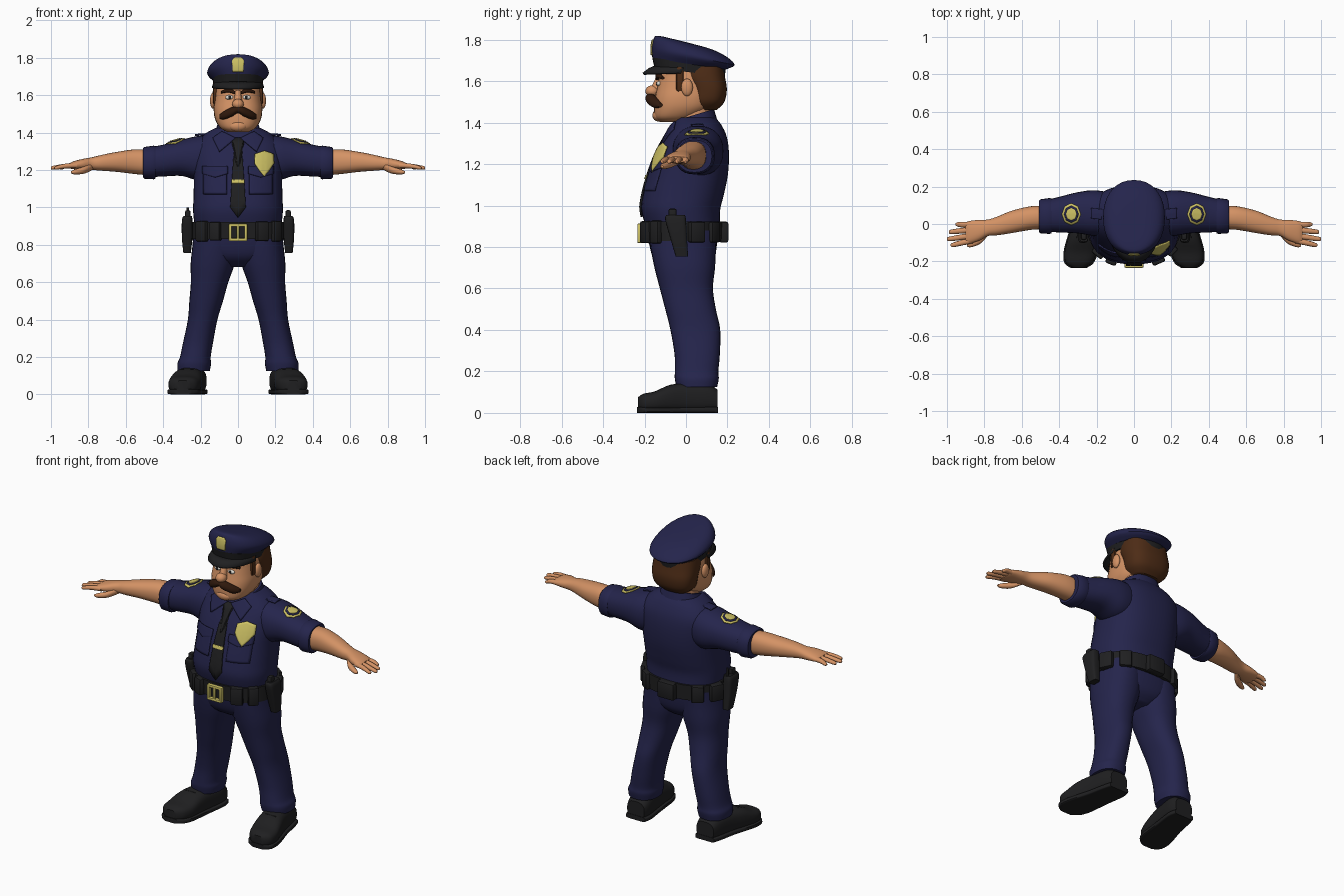
import bpy, bmesh, math
from mathutils import Vector, Matrix
from mathutils.bvhtree import BVHTree

if "Cube" in bpy.data.objects:
    bpy.data.objects.remove(bpy.data.objects["Cube"])

COLORS = {"navy": (0.018, 0.018, 0.072), "skin": (0.66, 0.29, 0.13),
          "black": (0.014, 0.014, 0.015), "hair_brown": (0.075, 0.025, 0.008),
          "dark_brown": (0.03, 0.01, 0.004), "gold": (0.62, 0.54, 0.13),
          "eye_white": (0.75, 0.72, 0.65)}
MATS = {}
for key, c in COLORS.items():
    MATS[key] = bpy.data.materials.new(key)
    MATS[key].diffuse_color = (*c, 1)


def finish(name, bm, mat):
    bmesh.ops.recalc_face_normals(bm, faces=bm.faces)
    me = bpy.data.meshes.new(name)
    bm.to_mesh(me)
    bm.free()
    me.materials.append(MATS[mat])
    ob = bpy.data.objects.new(name, me)
    bpy.context.collection.objects.link(ob)
    return ob


def smooth_rings(rings, steps):
    """Catmull-Rom interpolation of ring parameters."""
    out = []
    for i in range(len(rings) - 1):
        a, b, c, d = (rings[max(0, min(len(rings) - 1, i + k))] for k in (-1, 0, 1, 2))
        for s in range(steps):
            t = s / steps
            out.append([0.5 * (2 * q + (r - p) * t + (2 * p - 5 * q + 4 * r - w) * t * t
                               + (3 * q - p - 3 * r + w) * t ** 3) for p, q, r, w in zip(a, b, c, d)])
    return out + [list(rings[-1])]


def loft(name, rings, mat, axis="Z", n=28, p=2.3, steps=4, side=1):
    """Rings are (position, centre u, centre v, radius u, radius v, tilt)."""
    bm = bmesh.new()
    loops = []
    for r in smooth_rings([tuple(r) + (0,) * (6 - len(r)) for r in rings], steps):
        loop = []
        for i in range(n):
            a = 2 * math.pi * i / n
            c, s = math.cos(a), math.sin(a)
            u = r[1] + r[3] * math.copysign(abs(c) ** (2 / p), c)
            v = r[2] + r[4] * math.copysign(abs(s) ** (2 / p), s)
            co = {"Z": (u, v, r[0] + r[5] * v), "X": (r[0], u, v), "Y": (u, r[0], v)}[axis]
            loop.append(bm.verts.new((co[0] * side, co[1], co[2])))
        loops.append(loop)
    for a, b in zip(loops, loops[1:]):
        for i in range(n):
            bm.faces.new((a[i], a[(i + 1) % n], b[(i + 1) % n], b[i]))
    bm.faces.new(loops[0])
    bm.faces.new(loops[-1])
    return finish(name, bm, mat)


def body(z, half, front, back, tilt=0):
    """Horizontal ring from half width and front/back y."""
    return (z, 0, (front + back) / 2, half, (back - front) / 2, tilt)


def ball(name, co, radii, mat):
    bm = bmesh.new()
    bmesh.ops.create_uvsphere(bm, u_segments=20, v_segments=12, radius=1,
                              matrix=Matrix.Translation(co) @ Matrix.Diagonal((*radii, 1)))
    return finish(name, bm, mat)


def box(name, co, size, mat, angle=0, bevel=0.01):
    bm = bmesh.new()
    bmesh.ops.create_cube(bm, size=1, matrix=Matrix.Translation(co) @ Matrix.Rotation(angle, 4, "Z")
                          @ Matrix.Diagonal((*size, 1)))
    bmesh.ops.bevel(bm, geom=bm.edges[:], offset=bevel, segments=2, affect="EDGES", profile=0.5)
    return finish(name, bm, mat)


def plate(name, pts, target, mat, axis="Y", lift=0.003, thick=0.007):
    """Thin plate with a 2D outline, draped on a target from the front or above."""
    src = bmesh.new()
    src.from_mesh(target.data)
    tree = BVHTree.FromBMesh(src)
    src.free()
    d = Vector((0, 1, 0)) if axis == "Y" else Vector((0, 0, -1))
    outline = [Vector(a).lerp(Vector(b), k / 5) for a, b in zip(pts, pts[1:] + pts[:1]) for k in range(5)]
    mid = sum((Vector(q) for q in pts), Vector((0, 0))) / len(pts)
    bm = bmesh.new()

    def drape(q):
        o = Vector((q.x, -1, q.y)) if axis == "Y" else Vector((q.x, q.y, 3))
        hit = tree.ray_cast(o, d)
        if hit[0] is None:
            hit = tree.find_nearest(o)
        return bm.verts.new(hit[0] - d * lift)

    loops = [[drape(mid.lerp(q, f)) for q in outline] for f in (1, 0.8, 0.6, 0.4, 0.2)]
    n = len(outline)
    for a, b in zip(loops, loops[1:]):
        for i in range(n):
            bm.faces.new((a[i], a[(i + 1) % n], b[(i + 1) % n], b[i]))
    bm.faces.new(loops[-1])
    ob = finish(name, bm, mat)
    m = ob.modifiers.new("thickness", "SOLIDIFY")
    m.thickness, m.offset = thick, 0
    return ob


def oval(cx, cy, rx, ry):
    return [(cx + rx * math.cos(k * math.pi / 4), cy + ry * math.sin(k * math.pi / 4)) for k in range(8)]


# Shirt, collar and hips
torso = loft("shirt", [body(0.90, .232, -.195, .165), body(0.98, .24, -.215, .165), body(1.05, .238, -.207, .182),
                       body(1.15, .236, -.18, .202), body(1.25, .24, -.143, .207), body(1.33, .232, -.10, .197),
                       body(1.39, .18, -.065, .17), body(1.425, .12, -.045, .14)], "navy", n=40, p=2.4)
loft("collar_stand", [body(1.37, .13, -.075, .15, .3), body(1.425, .112, -.06, .135, .3)], "navy", steps=1)
hips = loft("trouser_hips", [body(0.68, .07, -.08, .08), body(0.72, .17, -.14, .125), body(0.78, .236, -.17, .145),
                             body(0.92, .236, -.195, .16)], "navy", n=36, p=2.5)

# Head
loft("neck", [body(1.33, .1, -.04, .13), body(1.5, .1, -.06, .13)], "skin")
head = loft("head", [body(1.402, .055, -.125, .0), body(1.425, .095, -.15, .05), body(1.47, .122, -.155, .12),
                     body(1.52, .13, -.15, .14), body(1.57, .126, -.14, .15), body(1.62, .122, -.132, .16),
                     body(1.68, .115, -.13, .15)], "skin", p=2.5)
ball("chin", (0, -.132, 1.435), (.05, .03, .03), "skin")
ball("nose_tip", (0, -.162, 1.552), (.031, .034, .028), "skin")
loft("nose_bridge", [body(1.545, .026, -.18, -.1), body(1.625, .014, -.142, -.1)], "skin")
loft("hair_back", [body(1.462, .085, .03, .15), body(1.50, .122, .02, .185), body(1.56, .134, .015, .197),
                   body(1.62, .135, -.015, .188), body(1.67, .13, -.02, .18)], "hair_brown", p=2.6)
loft("moustache", [(-.10, -.125, 1.485, .012, .01), (-.075, -.145, 1.492, .024, .022), (-.03, -.168, 1.512, .026, .025),
                   (0, -.17, 1.522, .024, .018), (.03, -.168, 1.512, .026, .025), (.075, -.145, 1.492, .024, .022),
                   (.10, -.125, 1.485, .012, .01)], "dark_brown", axis="X", n=16, p=2)
for s, tag in ((1, "left"), (-1, "right")):
    ball(tag + "_ear", (s * .134, .005, 1.57), (.016, .028, .042), "skin")
    ball(tag + "_eye", (s * .046, -.13, 1.588), (.022, .012, .012), "eye_white")
    ball(tag + "_pupil", (s * .044, -.139, 1.588), (.008, .006, .009), "black")
    loft(tag + "_eyebrow", [(.015, -.138, 1.612, .008, .008), (.05, -.134, 1.626, .012, .012),
                            (.09, -.112, 1.615, .008, .006)], "dark_brown", axis="X", n=12, side=s)
    box(tag + "_sideburn", (s * .121, -.03, 1.61), (.024, .035, .12), "hair_brown")

# Peaked cap
loft("cap_band", [body(1.645, .129, -.152, .187, -.12), body(1.69, .136, -.163, .192, -.15)], "black", steps=1, n=36)
crown = loft("cap_crown", [body(1.685, .136, -.162, .193, -.15), body(1.725, .165, -.166, .235, -.2),
                           body(1.765, .142, -.157, .195, -.24), body(1.785, .09, -.135, .12, -.25),
                           body(1.788, .02, -.04, .02, -.25)], "navy", n=36, p=2.2)
bm = bmesh.new()
rows = []
for k in range(21):
    a = math.radians(-85 + 8.5 * k)
    sn, cs = math.sin(a), math.cos(a)
    rows.append([bm.verts.new((sn * (.125 + .016 * f), .012 - .02 * f - (.16 + .042 * f) * cs,
                               1.676 - .036 * f ** 1.5)) for f in (0, .5, 1)])
for a, b in zip(rows, rows[1:]):
    for j in (0, 1):
        bm.faces.new((a[j], a[j + 1], b[j + 1], b[j]))
visor = finish("cap_visor", bm, "black")
visor.modifiers.new("thickness", "SOLIDIFY").thickness = .012
plate("cap_badge", [(-.028, 1.725), (.028, 1.725), (.032, 1.785), (.02, 1.80), (-.02, 1.80), (-.032, 1.785)], crown, "gold")

# Tie, clip and chest badge
tie = plate("tie", [(-.034, 1.372), (.034, 1.372), (.021, 1.32), (.042, 1.0), (0, .945), (-.042, 1.0), (-.021, 1.32)],
            torso, "black", lift=.006, thick=.009)
plate("tie_clip", [(-.034, 1.128), (.034, 1.128), (.034, 1.147), (-.034, 1.147)], torso, "gold", lift=.012)
plate("chest_badge", [(.14, 1.165), (.165, 1.195), (.192, 1.235), (.19, 1.285), (.14, 1.302),
                      (.09, 1.285), (.088, 1.235), (.115, 1.195)], torso, "gold", lift=.014)

# Arms, legs and shoes, mirrored
for s, tag in ((1, "left"), (-1, "right")):
    plate(tag + "_collar_wing", [(s * .012, 1.37), (s * .10, 1.297), (s * .135, 1.37), (s * .085, 1.405)],
          torso, "navy", lift=.007, thick=.009)
    plate(tag + "_chest_pocket", [(s * x, z) for x, z in ((.06, 1.07), (.185, 1.07), (.185, 1.2), (.06, 1.2))],
          torso, "navy")
    plate(tag + "_pocket_flap", [(s * x, z) for x, z in ((.055, 1.18), (.122, 1.16), (.19, 1.18), (.19, 1.22), (.055, 1.22))],
          torso, "navy", lift=.008, thick=.008)
    sleeve = loft(tag + "_sleeve", [(.08, .055, 1.275, .10, .105), (.20, .058, 1.263, .122, .12),
                                    (.30, .06, 1.265, .11, .097), (.40, .05, 1.25, .095, .085),
                                    (.50, .04, 1.238, .08, .078)], "navy", axis="X", side=s)
    loft(tag + "_sleeve_cuff", [(.44, .043, 1.24, .092, .086), (.45, .043, 1.24, .096, .09),
                                (.50, .041, 1.238, .091, .085), (.508, .041, 1.238, .084, .078)],
         "navy", axis="X", side=s, steps=1)
    for part, k, m, up in (("border", 1, "gold", .003), ("field", .78, "navy", .006), ("emblem", .58, "gold", .009)):
        plate(f"{tag}_patch_{part}", oval(s * .335, .052, .05 * k, .058 * k), sleeve, m, "Z", up, .005)
    plate(tag + "_epaulette", [(s * x, y) for x, y in ((.13, .02), (.23, .03), (.23, .085), (.13, .075))],
          sleeve, "navy", "Z", .008, .009)
    loft(tag + "_forearm", [(.46, .035, 1.238, .062, .068), (.55, .032, 1.244, .063, .066), (.65, .012, 1.243, .06, .053),
                            (.73, -.01, 1.238, .05, .042), (.78, -.02, 1.234, .044, .034), (.83, -.034, 1.23, .056, .029),
                            (.88, -.044, 1.225, .06, .021), (.90, -.047, 1.222, .055, .014)], "skin", axis="X", side=s)
    for i, (y0, x1, y1) in enumerate(((-.088, .98, -.112), (-.06, 1.0, -.08), (-.03, .99, -.042), (-.004, .955, -.002))):
        loft(f"{tag}_finger_{i + 1}", [(.86, y0, 1.224, .015, .014), (.92, (y0 + y1) / 2, 1.221, .015, .013),
                                      (x1 - .012, y1, 1.212, .012, .010), (x1, y1, 1.21, .005, .005)],
             "skin", axis="X", n=12, p=2, side=s)
    loft(tag + "_thumb", [(.775, -.035, 1.222, .02, .02), (.82, -.082, 1.20, .022, .019),
                          (.87, -.108, 1.19, .016, .014), (.892, -.115, 1.188, .006, .006)],
         "skin", axis="X", n=12, p=2, side=s)
    leg = [(.88, .12, -.015, .118, .165), (.80, .123, -.013, .12, .158), (.70, .135, -.006, .118, .146),
           (.60, .152, .002, .10, .128), (.50, .17, .022, .09, .122), (.40, .189, .045, .079, .12),
           (.28, .213, .054, .08, .109), (.20, .228, .051, .082, .105), (.165, .234, .052, .09, .106),
           (.125, .237, .052, .086, .098)]
    loft(tag + "_trouser_leg", leg, "navy", side=s)
    shoe = [(.152, .235, .06, .058, .052), (.10, .238, .072, .07, .07), (0, .255, .072, .074, .072),
            (-.08, .272, .068, .082, .066), (-.15, .285, .054, .086, .05), (-.205, .294, .05, .072, .042),
            (-.232, .296, .045, .036, .03)]
    loft(tag + "_shoe", shoe, "black", axis="Y", p=2.8, side=s)
    loft(tag + "_shoe_sole", [(y * 1.015, x, .014, r + .006, .014) for y, x, z, r, h in shoe], "black",
         axis="Y", p=6, side=s)
    for j in range(3):
        box(f"{tag}_lace_{j + 1}", (s * (.272 + .005 * j), -.07 - .024 * j, .131 - .011 * j), (.07, .011, .012), "black", 0, .004)

# Duty belt with buckle and gear
loft("belt", [body(.83, .246, -.207, .172), body(.922, .246, -.212, .176)], "black", steps=1, n=40, p=2.4)
for s in (-1, 1):
    box("buckle_side", (s * .042, -.222, .866), (.016, .024, .092), "gold", 0, .004)
    box("buckle_bar", (0, -.222, .866 + s * .039), (.09, .024, .016), "gold", 0, .004)
box("buckle_prong", (0, -.226, .866), (.014, .014, .07), "gold", 0, .003)
for i, (deg, w, h) in enumerate(((222, .07, .11), (242, .06, .10), (300, .07, .105), (322, .06, .11), (20, .08, .10),
                                 (48, .07, .10), (90, .11, .10), (132, .07, .10), (160, .08, .10))):
    a = math.radians(deg)
    n = math.atan2(math.sin(a) / .19, math.cos(a) / .25)
    box(f"belt_pouch_{i + 1}", (.255 * math.cos(a), -.018 + .2 * math.sin(a), .872), (.045, w, h), "black", n)
for s, tag in ((1, "left"), (-1, "right")):
    loft(tag + "_holster", [(.755, .272, -.02, .02, .03), (.84, .272, -.035, .028, .04), (.93, .272, -.05, .028, .05),
                            (.955, .268, -.05, .022, .045)], "black", p=4, side=s)
    box(tag + "_gear_grip", (s * .268, -.065, .955), (.03, .04, .06), "black")
loft("radio_aerial", [(.95, .268, -.02, .008, .008), (1.0, .268, -.02, .006, .006)], "black", n=10, steps=1, side=-1)

# Smooth shading with sharp edges kept
for ob in bpy.context.scene.objects:
    ob.select_set(True)
    bpy.context.view_layer.objects.active = ob
bpy.ops.object.shade_smooth_by_angle(angle=math.radians(40))

for m in bpy.data.materials:
    if m.users and not m.is_grease_pencil:
        m.use_nodes = True
        m.node_tree.nodes["Principled BSDF"].inputs["Base Color"].default_value = m.diffuse_color
